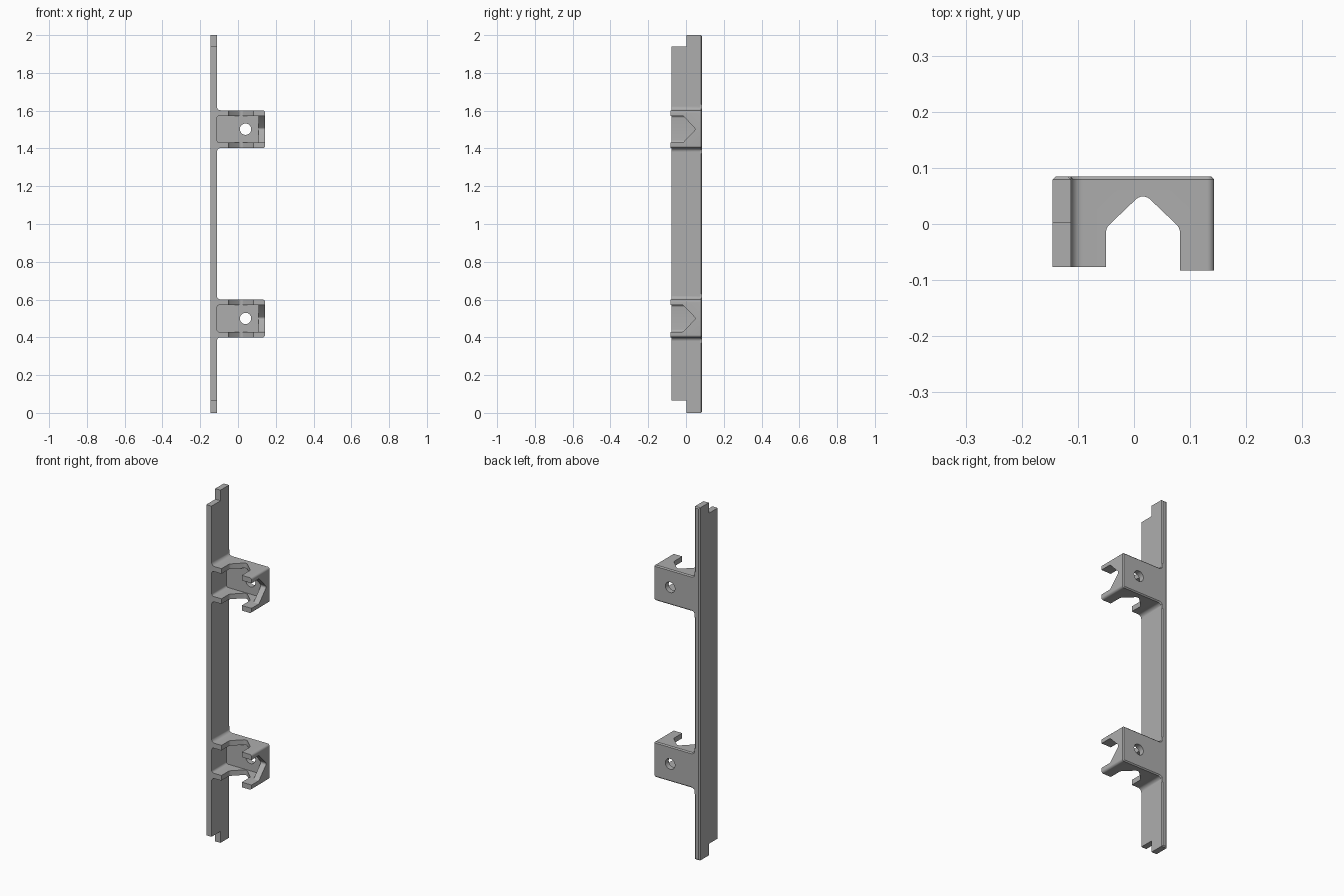
import bpy, bmesh, math
from mathutils import Vector

cube = bpy.data.objects.get("Cube")
if cube:
    bpy.data.objects.remove(cube, do_unlink=True)

grey = bpy.data.materials.new("plain grey")
grey.use_nodes = True
GREY = (0.42, 0.42, 0.42, 1)
grey.diffuse_color = GREY
grey.node_tree.nodes["Principled BSDF"].inputs["Base Color"].default_value = GREY

RAIL_LEFT, RAIL_RIGHT = -0.145, -0.112
FRONT, BACK, ARM_FRONT = -0.077, 0.085, -0.083
CHAMFER = 0.006


def rounded(corners, steps=5):
    """Turn (a, b, radius) corners into an outline with filleted corners."""
    out = []
    for i, (a, b, r) in enumerate(corners):
        p = Vector((a, b))
        if r == 0:
            out.append(p)
            continue
        u = (Vector(corners[i - 1][:2]) - p).normalized()
        v = (Vector(corners[(i + 1) % len(corners)][:2]) - p).normalized()
        half = u.angle(v) / 2
        centre = p + (u + v).normalized() * r / math.sin(half)
        start = p + u * r / math.tan(half) - centre
        end = p + v * r / math.tan(half) - centre
        for k in range(steps + 1):
            d = start.lerp(end, k / steps).normalized() * r
            out.append(centre + d)
    return out


def prism(name, corners, axis, low, high, origin=(0, 0, 0), chamfer_from=None):
    """Extrude an outline along an axis; chamfer the back edges if asked."""
    bm = bmesh.new()

    def place(p, h):
        co = {"x": (h, p.x, p.y), "y": (p.x, h, p.y), "z": (p.x, p.y, h)}[axis]
        return bm.verts.new(co)

    face = bm.faces.new([place(p, low) for p in rounded(corners)])
    grown = bmesh.ops.extrude_face_region(bm, geom=[face])["geom"]
    shift = Vector([high - low if a == axis else 0 for a in "xyz"])
    bmesh.ops.translate(bm, vec=shift, verts=[g for g in grown if isinstance(g, bmesh.types.BMVert)])
    bmesh.ops.recalc_face_normals(bm, faces=bm.faces)
    if chamfer_from is not None:
        edges = [e for e in bm.edges
                 if all(v.co.y > BACK - 0.001 for v in e.verts)
                 and max(v.co.x for v in e.verts) > chamfer_from]
        bmesh.ops.bevel(bm, geom=edges, offset=CHAMFER, segments=1, affect="EDGES")
    mesh = bpy.data.meshes.new(name)
    bm.to_mesh(mesh)
    bm.free()
    mesh.materials.append(grey)
    obj = bpy.data.objects.new(name, mesh)
    obj.location = origin
    bpy.context.collection.objects.link(obj)
    return obj


def activate(obj):
    bpy.ops.object.select_all(action="DESELECT")
    obj.select_set(True)
    bpy.context.view_layer.objects.active = obj


def cut(obj, cutter):
    activate(obj)
    mod = obj.modifiers.new("cut", "BOOLEAN")
    mod.operation, mod.solver, mod.object = "DIFFERENCE", "EXACT", cutter
    bpy.ops.object.modifier_apply(modifier=mod.name)
    bpy.data.objects.remove(cutter, do_unlink=True)


# Long rail with a stepped notch at each end
STEP = 0.003
prism("rail", [(FRONT, 0.065, 0), (STEP, 0.065, 0), (STEP, 0, 0), (BACK, 0, 0),
               (BACK, 2, 0), (STEP, 2, 0), (STEP, 1.94, 0), (FRONT, 1.94, 0)],
      "x", RAIL_LEFT, RAIL_RIGHT, chamfer_from=-1)


def bracket(name, z):
    at = (0, 0, z)
    half, right, root = 0.1, 0.143, RAIL_RIGHT - 0.012
    # Outer block, flaring into the rail
    body = prism(name, [(root, -half - 0.03, 0), (RAIL_RIGHT, -half - 0.03, 0),
                        (RAIL_RIGHT, -half, 0.02), (right, -half, 0.012),
                        (right, half, 0.012), (RAIL_RIGHT, half, 0.02),
                        (RAIL_RIGHT, half + 0.03, 0), (root, half + 0.03, 0)],
                 "y", ARM_FRONT, BACK, at, chamfer_from=RAIL_RIGHT + 0.001)
    # Hollow pocket, open to the front
    cut(body, prism("pocket", [(RAIL_RIGHT + 0.001, -0.071, 0.012), (0.109, -0.071, 0),
                               (0.109, 0.071, 0), (RAIL_RIGHT + 0.001, 0.071, 0.012)],
                    "y", -0.2, 0.055, at))
    # Pointed slot through the upper and lower plates, also trimming the inner front
    cut(body, prism("plate_slot", [(-0.2, -0.2, 0), (-0.2, FRONT, 0), (-0.05, FRONT, 0),
                                   (-0.05, -0.007, 0.02), (0.016, 0.056, 0.018),
                                   (0.082, -0.007, 0.02), (0.082, -0.2, 0)],
                    "z", -0.2, 0.2, at))
    # Pointed slot through the side wall
    cut(body, prism("side_slot", [(-0.2, -0.071, 0), (-0.016, -0.071, 0.012),
                                  (0.052, 0, 0.012), (-0.016, 0.071, 0.012),
                                  (-0.2, 0.071, 0)], "x", 0.1, 0.2, at))
    # Screw hole in the back wall
    r = 0.03
    ring = [(0.04 + r * math.cos(math.tau * i / 32), r * math.sin(math.tau * i / 32), 0)
            for i in range(32)]
    cut(body, prism("screw_hole", ring, "y", 0, 0.2, at))
    return body


for label, height in (("lower_bracket", 0.5), ("upper_bracket", 1.502)):
    activate(bracket(label, height))
    bpy.ops.object.shade_smooth_by_angle(angle=math.radians(30))
